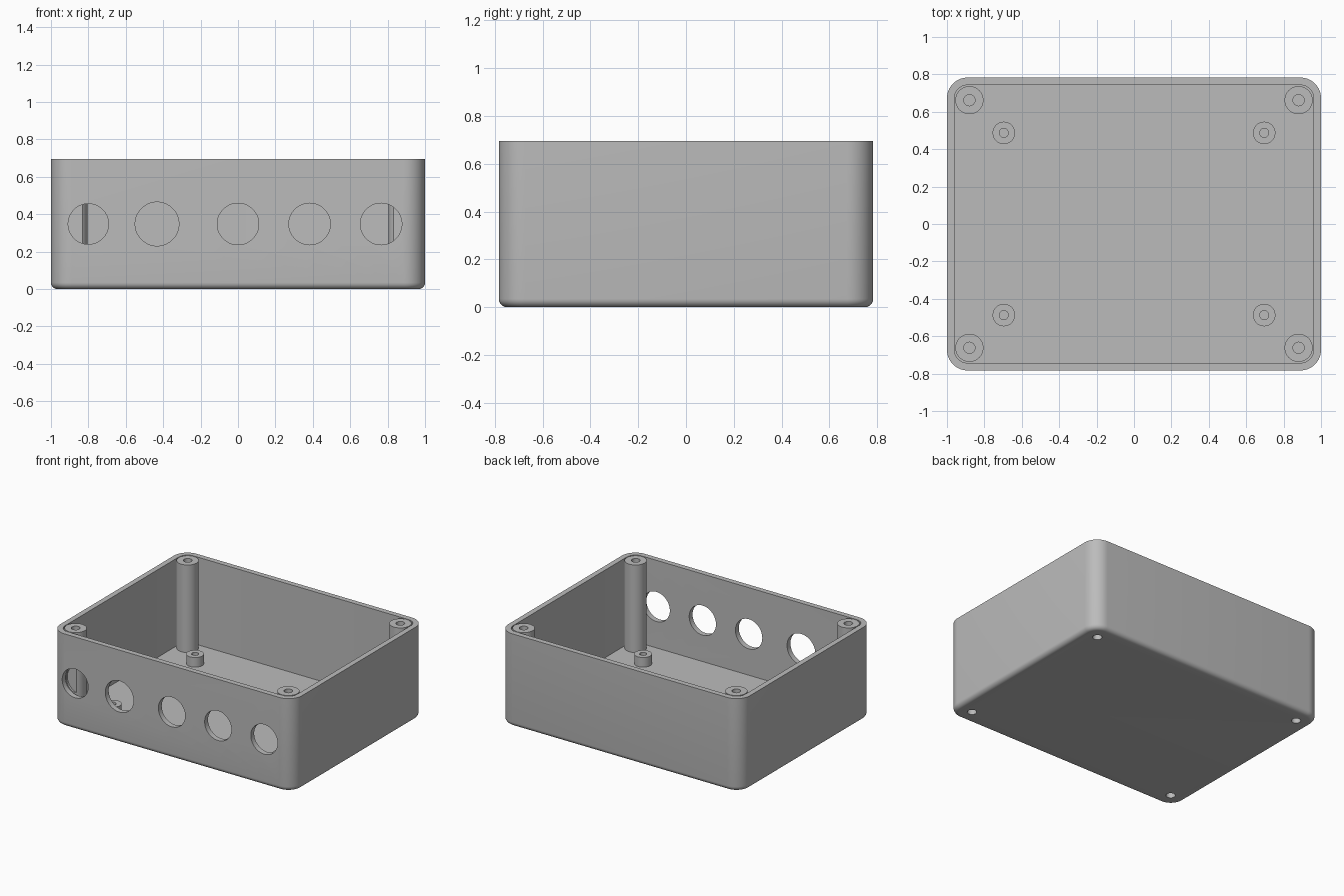
import bpy
import bmesh
from math import cos, sin, pi
from mathutils import Matrix, Vector

if "Cube" in bpy.data.objects:
    bpy.data.objects.remove(bpy.data.objects["Cube"], do_unlink=True)

HALF_X, HALF_Y, HEIGHT = 1.0, 0.783, 0.695
CORNER, WALL, EDGE = 0.11, 0.04, 0.035
POST_X, POST_Y, POST_R = 0.88, 0.662, 0.075
STAND_X, STAND_Y, STAND_R, STAND_TOP = 0.696, 0.487, 0.06, 0.112

grey = bpy.data.materials.new("plain grey")
grey.use_nodes = True
colour = (0.5, 0.5, 0.5, 1)
grey.diffuse_color = colour
grey.node_tree.nodes["Principled BSDF"].inputs["Base Color"].default_value = colour


def finish(name, bm):
    bmesh.ops.recalc_face_normals(bm, faces=bm.faces)
    mesh = bpy.data.meshes.new(name)
    bm.to_mesh(mesh)
    bm.free()
    mesh.materials.append(grey)
    obj = bpy.data.objects.new(name, mesh)
    bpy.context.collection.objects.link(obj)
    return obj


def cylinder(bm, start, end, radius, sides=48):
    start, end = Vector(start), Vector(end)
    axis = end - start
    turn = axis.to_track_quat("Z", "Y").to_matrix().to_4x4()
    bmesh.ops.create_cone(bm, cap_ends=True, segments=sides, radius1=radius,
                          radius2=radius, depth=axis.length,
                          matrix=Matrix.Translation((start + end) / 2) @ turn)


def rounded_ring(bm, inset, z, steps=10):
    radius = CORNER - inset
    ring = []
    for i, (sx, sy) in enumerate([(1, 1), (-1, 1), (-1, -1), (1, -1)]):
        for k in range(steps + 1):
            a = (i + k / steps) * pi / 2
            ring.append(bm.verts.new((sx * (HALF_X - CORNER) + radius * cos(a),
                                      sy * (HALF_Y - CORNER) + radius * sin(a), z)))
    return ring


# Open box: rounded bottom edge, outer wall, rim, inner wall and floor
bm = bmesh.new()
levels = []
for k in range(7):
    a = k / 6 * pi / 2
    levels.append((EDGE * (1 - sin(a)), EDGE * (1 - cos(a))))
levels += [(0, HEIGHT), (WALL, HEIGHT), (WALL, WALL)]
rings = [rounded_ring(bm, *level) for level in levels]
for low, high in zip(rings, rings[1:]):
    for i in range(len(low)):
        j = (i + 1) % len(low)
        bm.faces.new((low[i], low[j], high[j], high[i]))
bm.faces.new(rings[0])
bm.faces.new(rings[-1])
parts = [finish("box_shell", bm)]

# Corner screw posts and low board standoffs
cut = bmesh.new()
for sx, side in ((-1, "right"), (1, "left")):
    for sy, end in ((-1, "front"), (1, "back")):
        x, y = sx * POST_X, sy * POST_Y
        bm = bmesh.new()
        cylinder(bm, (x, y, 0.02), (x, y, HEIGHT), POST_R)
        parts.append(finish(f"corner_post_{end}_{side}", bm))
        cylinder(cut, (x, y, 0.25), (x, y, HEIGHT + 0.1), 0.03, 32)
        cylinder(cut, (x, y, -0.1), (x, y, 0.15), 0.032, 32)

        x, y = sx * STAND_X, sy * STAND_Y
        bm = bmesh.new()
        cylinder(bm, (x, y, 0.03), (x, y, STAND_TOP), STAND_R)
        parts.append(finish(f"standoff_{end}_{side}", bm))
        cylinder(cut, (x, y, 0.045), (x, y, STAND_TOP + 0.1), 0.024, 32)

# Front panel holes, which also shave the front posts
for x, radius in ((-0.8, 0.108), (-0.433, 0.117), (0, 0.111), (0.383, 0.111), (0.765, 0.111)):
    cylinder(cut, (x, -0.9, 0.348), (x, -0.72, 0.348), radius, 64)
cutter = finish("hole_cutter", cut)
cutter.hide_render = True

# Cut every part, then shade
for obj in parts:
    mod = obj.modifiers.new("holes", "BOOLEAN")
    mod.operation = "DIFFERENCE"
    mod.solver = "EXACT"
    mod.object = cutter
    bpy.ops.object.select_all(action="DESELECT")
    obj.select_set(True)
    bpy.context.view_layer.objects.active = obj
    bpy.ops.object.modifier_apply(modifier=mod.name)
    bpy.ops.object.shade_smooth_by_angle(angle=pi / 6)
bpy.data.objects.remove(cutter, do_unlink=True)
